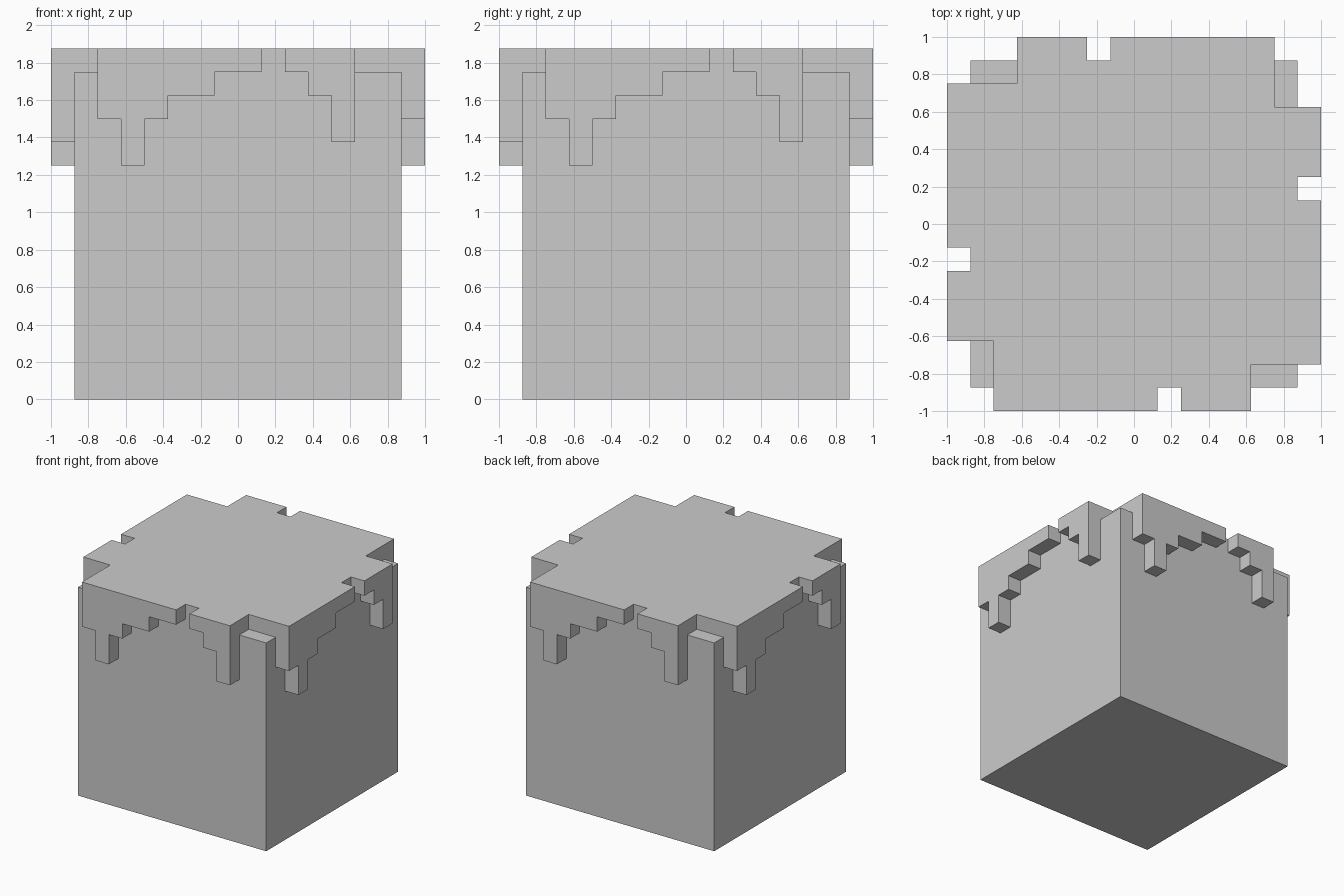
import bpy, bmesh

if "Cube" in bpy.data.objects:
    bpy.data.objects.remove(bpy.data.objects["Cube"])

U = 0.125  # size of one cell; the model sits on a 16 x 16 grid


def turn(i, j, n):
    """Rotate a cell n quarter turns about the centre."""
    for _ in range(n):
        i, j = -1 - j, i
    return i, j


def build(name, bm):
    bmesh.ops.recalc_face_normals(bm, faces=bm.faces)
    mesh = bpy.data.meshes.new(name)
    bm.to_mesh(mesh)
    bm.free()
    obj = bpy.data.objects.new(name, mesh)
    bpy.context.collection.objects.link(obj)
    return obj


# Soil body: plain cube standing on the ground
bm = bmesh.new()
bmesh.ops.create_cube(bm, size=14 * U)
bmesh.ops.translate(bm, vec=(0, 0, 7 * U), verts=bm.verts)
build("soil_block", bm)

# Top crust: one cell thick slab over the body
cells = {(i, j, 14) for i in range(-7, 7) for j in range(-7, 7)}

# Ragged edge: lowest cell of each hanging column, from column -6 (None = notch)
drips = [12, 10, 12, 13, 13, 14, 14, None, 14, 13, 11]
for n in range(4):
    for j in (-7, -6):  # missing corner
        cells.discard((*turn(-7, j, n), 14))
for n in range(4):
    for i, low in enumerate(drips, -6):
        if low is not None:
            cells |= {(*turn(i, -8, n), k) for k in range(low, 15)}

# Skin the cells with outer faces only, then merge flat areas
bm = bmesh.new()
verts = {}
for c in cells:
    for axis in range(3):
        for side in (0, 1):
            near = list(c)
            near[axis] += 2 * side - 1
            if tuple(near) in cells:
                continue
            ring = []
            for a, b in ((0, 0), (1, 0), (1, 1), (0, 1)):
                p = list(c)
                p[axis] += side
                p[(axis + 1) % 3] += a
                p[(axis + 2) % 3] += b
                p = tuple(p)
                if p not in verts:
                    verts[p] = bm.verts.new([q * U for q in p])
                ring.append(verts[p])
            bm.faces.new(ring if side else ring[::-1])
bmesh.ops.dissolve_limit(bm, angle_limit=0.01, verts=bm.verts, edges=bm.edges)
build("grass_crust", bm)
